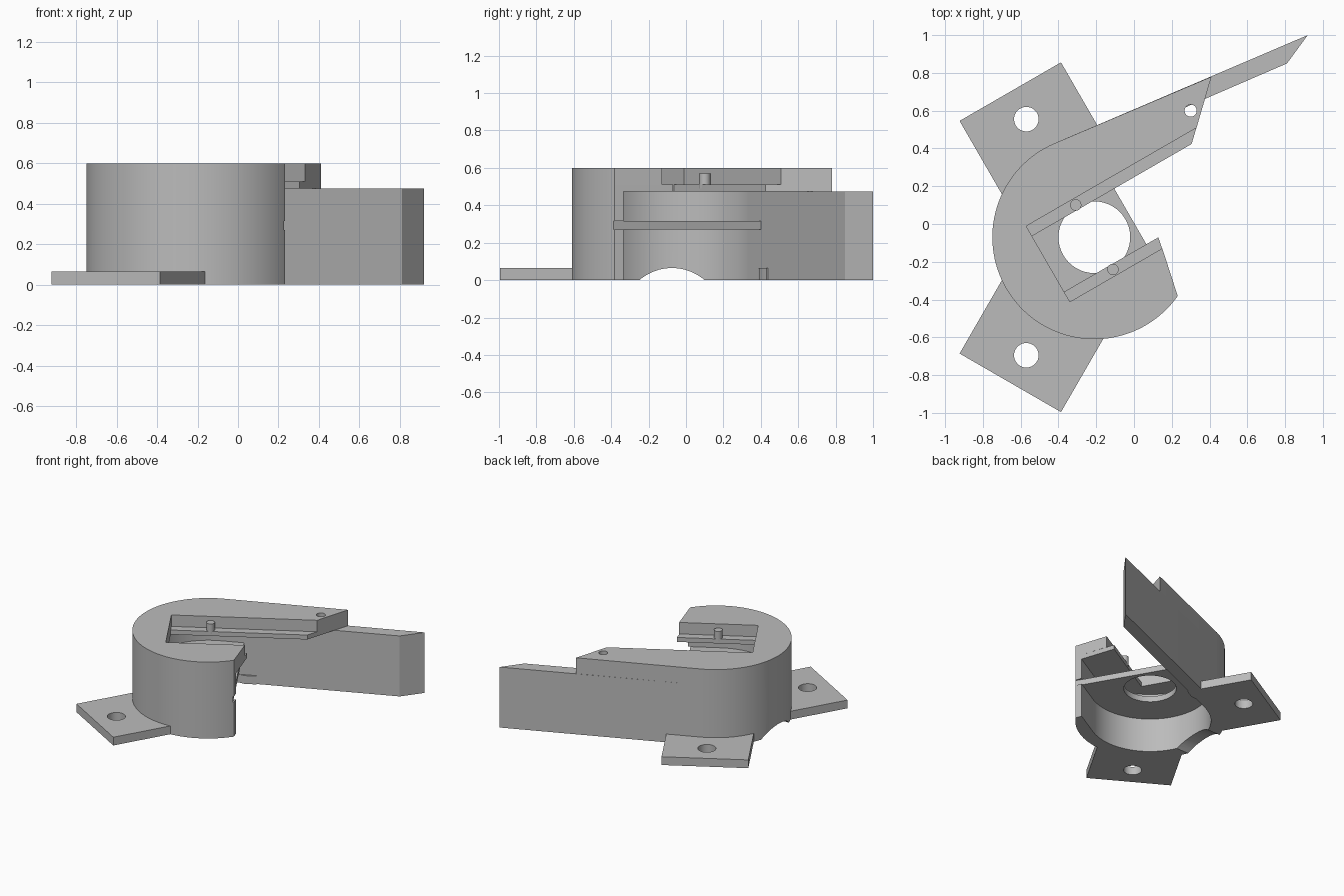
import bpy, bmesh, math
from mathutils import Vector, Matrix

cube = bpy.data.objects.get("Cube")
if cube:
    bpy.data.objects.remove(cube, do_unlink=True)

GREY = (0.5, 0.5, 0.5, 1)
mat = bpy.data.materials.new("plain grey")
mat.use_nodes = True
mat.diffuse_color = GREY
mat.node_tree.nodes["Principled BSDF"].inputs["Base Color"].default_value = GREY

CENTRE = Vector((-0.21, -0.07))
TILT = math.radians(30)        # direction of the slot and the open side
ARM = math.radians(23.2)       # direction of the long arm
OUTER, INNER = 0.54, 0.44


def uv(u, v):
    """Point in the tilted frame of the slot."""
    c, s = math.cos(TILT), math.sin(TILT)
    return CENTRE + Vector((u * c - v * s, u * s + v * c))


def arc(radius, start, end, steps=72):
    angles = [start + (end - start) * i / steps for i in range(steps + 1)]
    return [CENTRE + radius * Vector((math.cos(a), math.sin(a))) for a in angles]


def finish(name, bm):
    bmesh.ops.recalc_face_normals(bm, faces=bm.faces)
    mesh = bpy.data.meshes.new(name)
    bm.to_mesh(mesh)
    bm.free()
    mesh.materials.append(mat)
    obj = bpy.data.objects.new(name, mesh)
    bpy.context.collection.objects.link(obj)
    return obj


def prism(name, points, low, high):
    bm = bmesh.new()
    base = bm.faces.new([bm.verts.new((p[0], p[1], low)) for p in points])
    top = bmesh.ops.extrude_face_region(bm, geom=[base])["geom"]
    verts = [g for g in top if isinstance(g, bmesh.types.BMVert)]
    bmesh.ops.translate(bm, verts=verts, vec=(0, 0, high - low))
    return finish(name, bm)


def cylinder(name, centre, radius, length, axis="Z"):
    bm = bmesh.new()
    turn = Matrix.Rotation(math.pi / 2, 4, "Y") if axis == "X" else Matrix()
    bmesh.ops.create_cone(bm, cap_ends=True, segments=48, radius1=radius, radius2=radius,
                          depth=length, matrix=Matrix.Translation(centre) @ turn)
    return finish(name, bm)


def activate(obj):
    bpy.ops.object.select_all(action="DESELECT")
    obj.select_set(True)
    bpy.context.view_layer.objects.active = obj


def cut(obj, cutter):
    cutter.hide_render = True
    mod = obj.modifiers.new("cut", "BOOLEAN")
    mod.operation, mod.solver, mod.object = "DIFFERENCE", "EXACT", cutter
    activate(obj)
    bpy.ops.object.modifier_apply(modifier=mod.name)
    bpy.data.objects.remove(cutter, do_unlink=True)


parts = []
arm_side = math.pi / 2 + ARM
low_side = math.radians(300)
wall_end = Vector((0.23, -0.38))
end_angle = math.atan2(*(wall_end - CENTRE).yx) + 2 * math.pi
outer_arc = arc(OUTER, arm_side, end_angle)

# Curved wall running into the long straight arm
wall = prism("curved_wall_and_arm",
             [(0.92, 1.0)] + outer_arc + [(0.215, -0.333)]
             + arc(INNER, low_side, arm_side) + [(0.81, 0.85)], 0, 0.475)
cut(wall, cylinder("arch_cutter", (-0.75, -0.075, -0.203), 0.268, 0.7, "X"))
cut(wall, prism("groove_cutter",
                [uv(0.22, -0.7), uv(0.5, -0.7), uv(0.5, 0.3), uv(0.22, 0.3)], 0.27, 0.315))
parts.append(wall)

# Cap in two layers: a narrow slot below and a wide slot above, leaving ledges
for name, half, far, near, low, high in (
        ("slot_ledge", 0.17, 0.693, 0.293, 0.475, 0.51),
        ("top_cap", 0.231, 0.758, 0.282, 0.51, 0.6)):
    layer = prism(name, [(0.41, 0.78)] + outer_arc
                  + [uv(near, -half), uv(-0.283, -half), uv(-0.283, half), uv(far, half)],
                  low, high)
    cut(layer, cylinder("cap_hole_cutter", (0.3, 0.6, 0.54), 0.032, 0.4))
    parts.append(layer)

# Inner shelf with the round opening
shelf = prism("inner_shelf", arc(0.45, arm_side, low_side)
              + [uv(0.22, -0.48), uv(0.22, 0.45)], 0.27, 0.315)
cut(shelf, cylinder("bore_cutter", (*CENTRE, 0.3), 0.19, 0.3))
parts.append(shelf)

# Mounting tabs, mirrored about the centre line, and pins on the ledges
for side, label in ((1, "back"), (-1, "front")):
    corners = [uv(-0.31, 0.89), uv(0.31, 0.89), uv(0.31, 0.4), uv(-0.31, 0.4)]
    hole = Vector((-0.57, 0.555))
    for p in corners + [hole]:
        p.y = CENTRE.y + side * (p.y - CENTRE.y)
    tab = prism(label + "_mounting_tab", corners, 0, 0.065)
    cut(tab, cylinder("tab_hole_cutter", (*hole, 0), 0.065, 0.4))
    cut(tab, cylinder("cavity_cutter", (*CENTRE, 0), INNER + 0.02, 0.4))
    pin = cylinder(label + "_pin", (*uv(0, side * 0.197), 0.53), 0.03, 0.08)
    parts += [tab, pin]

for obj in parts:
    activate(obj)
    bpy.ops.object.shade_smooth_by_angle(angle=math.radians(30))
